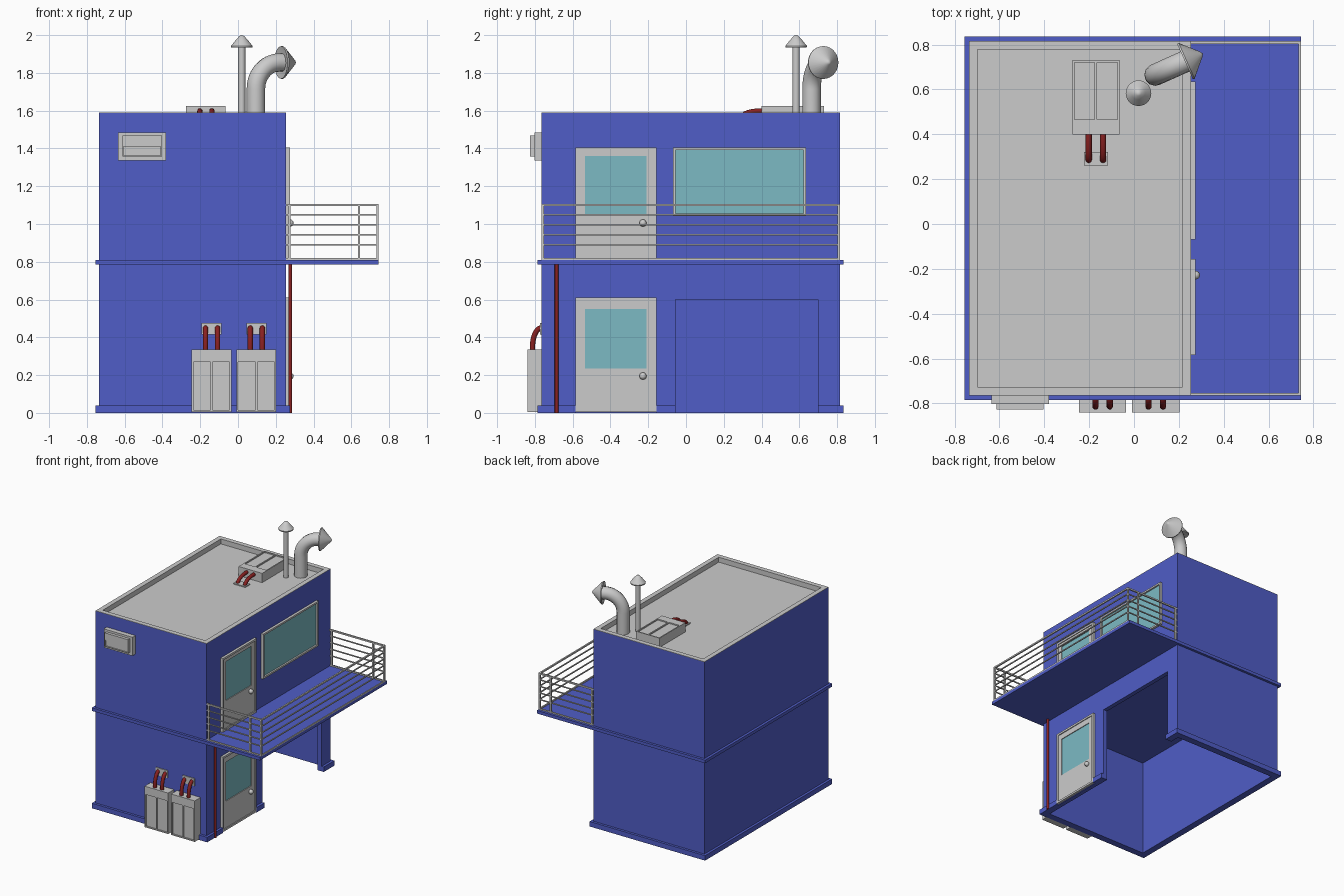
import bpy, bmesh, math
from mathutils import Matrix, Vector

if "Cube" in bpy.data.objects:
    bpy.data.objects.remove(bpy.data.objects["Cube"])


def material(name, rgb):
    m = bpy.data.materials.new(name)
    m.diffuse_color = (*rgb, 1)
    m.use_nodes = True
    m.node_tree.nodes["Principled BSDF"].inputs["Base Color"].default_value = m.diffuse_color
    return m


BLUE = material("blue_paint", (0.08, 0.11, 0.57))
GLASS = material("teal_glass", (0.20, 0.49, 0.55))
RED = material("red_pipe", (0.25, 0.015, 0.015))
ID = Matrix.Identity(4)


def add(name, bm, mat=None, M=ID, smooth=False):
    me = bpy.data.meshes.new(name)
    bmesh.ops.recalc_face_normals(bm, faces=bm.faces)
    bm.to_mesh(me)
    bm.free()
    ob = bpy.data.objects.new(name, me)
    bpy.context.collection.objects.link(ob)
    ob.matrix_world = M
    if mat:
        me.materials.append(mat)
    if smooth:
        select(ob)
        bpy.ops.object.shade_smooth_by_angle(angle=math.radians(35))
    return ob


def select(ob):
    bpy.ops.object.select_all(action='DESELECT')
    ob.select_set(True)
    bpy.context.view_layer.objects.active = ob


def boxes(name, ranges, mat=None, M=ID):
    """One object made of boxes, each given as x0, x1, y0, y1, z0, z1."""
    bm = bmesh.new()
    for x0, x1, y0, y1, z0, z1 in ranges:
        T = Matrix.Translation(((x0 + x1) / 2, (y0 + y1) / 2, (z0 + z1) / 2))
        S = Matrix.Diagonal((x1 - x0, y1 - y0, z1 - z0, 1))
        bmesh.ops.create_cube(bm, size=1, matrix=T @ S)
    return add(name, bm, mat, M)


def tube(name, points, radius, mat=None, M=ID):
    cu = bpy.data.curves.new(name, 'CURVE')
    cu.dimensions = '3D'
    cu.bevel_depth, cu.bevel_resolution, cu.use_fill_caps = radius, 4, True
    sp = cu.splines.new('POLY')
    sp.points.add(len(points) - 1)
    for p, co in zip(sp.points, points):
        p.co = (*co, 1)
    ob = bpy.data.objects.new(name, cu)
    bpy.context.collection.objects.link(ob)
    if mat:
        cu.materials.append(mat)
    ob.matrix_world = M
    select(ob)
    bpy.ops.object.convert(target='MESH')
    bpy.ops.object.shade_smooth_by_angle(angle=math.radians(40))


def lathe(name, profile, M):
    bm = bmesh.new()
    vs = [bm.verts.new((r, 0, z)) for r, z in profile]
    es = [bm.edges.new(pair) for pair in zip(vs, vs[1:])]
    bmesh.ops.spin(bm, geom=vs + es, cent=(0, 0, 0), axis=(0, 0, 1),
                   angle=2 * math.pi, steps=28)
    bmesh.ops.remove_doubles(bm, verts=bm.verts, dist=1e-4)
    add(name, bm, None, M, True)


def frame(x0, x1, y0, y1, z0, z1, w):
    """Boxes forming a rectangular frame in the yz plane."""
    return [(x0, x1, y0, y0 + w, z0, z1), (x0, x1, y1 - w, y1, z0, z1),
            (x0, x1, y0 + w, y1 - w, z0, z0 + w), (x0, x1, y0 + w, y1 - w, z1 - w, z1)]


# Building extents, wall thickness, skirt overhang
X0, X1, Y0, Y1, W, S = -0.735, 0.255, -0.765, 0.815, 0.035, 0.02
G0, G1 = -0.055, 0.70          # garage opening
D0, D1 = -0.585, -0.155        # doors
FLOOR, TOP, ROOF = 0.81, 1.59, 1.55

# Hollow ground floor with garage opening
boxes("ground_floor_walls", [
    (X0, X1, Y0, Y0 + W, 0, 0.79), (X0, X1, Y1 - W, Y1, 0, 0.79),
    (X0, X0 + W, Y0 + W, Y1 - W, 0, 0.79),
    (X1 - W, X1, Y0 + W, G0, 0, 0.79), (X1 - W, X1, G1, Y1 - W, 0, 0.79),
    (X1 - W, X1, G0, G1, 0.60, 0.79)], BLUE)

# Base skirt, broken at door and garage
boxes("base_skirt", [
    (X0 - S, X1 + S, Y0 - S, Y0, 0, 0.04), (X0 - S, X1 + S, Y1, Y1 + S, 0, 0.04),
    (X0 - S, X0, Y0, Y1, 0, 0.04), (X1, X1 + S, Y0, D0, 0, 0.04),
    (X1, X1 + S, D1, G0, 0, 0.04), (X1, X1 + S, G1, Y1, 0, 0.04)], BLUE)

# Floor slab and balcony, upper storey
boxes("balcony_slab", [(X0 - S, 0.745, Y0 - S, Y1 + S, 0.785, FLOOR)], BLUE)
boxes("upper_storey", [(X0, X1, Y0, Y1, FLOOR, 1.54)], BLUE)
e = 0.003
boxes("parapet_wall", [
    (X0, X1, Y0, Y0 + W, 1.54, TOP - e), (X0, X1, Y1 - W, Y1, 1.54, TOP - e),
    (X0, X0 + W, Y0 + W, Y1 - W, 1.54, TOP - e),
    (X1 - W, X1, Y0 + W, Y1 - W, 1.54, TOP - e)], BLUE)

# Grey roof surface, parapet lining and coping
i = W + e
boxes("roof_tray", [
    (X0 + W, X1 - W, Y0 + W, Y1 - W, 1.54, ROOF),
    (X0, X1, Y0, Y0 + i, TOP - e, TOP), (X0, X1, Y1 - i, Y1, TOP - e, TOP),
    (X0, X0 + i, Y0 + i, Y1 - i, TOP - e, TOP), (X1 - i, X1, Y0 + i, Y1 - i, TOP - e, TOP),
    (X0 + W, X1 - W, Y0 + W, Y0 + i, ROOF, TOP - e), (X0 + W, X1 - W, Y1 - i, Y1 - W, ROOF, TOP - e),
    (X0 + W, X0 + i, Y0 + i, Y1 - i, ROOF, TOP - e),
    (X1 - i, X1 - W, Y0 + i, Y1 - i, ROOF, TOP - e)])

# Doors with glass and knob
for label, z, h in (("lower", 0.005, 0.605), ("upper", FLOOR, 0.595)):
    base = z if label == "upper" else 0
    boxes(label + "_door_frame", frame(X1, 0.275, D0, D1, z, z + h, 0.016))
    boxes(label + "_door", [
        (X1, 0.268, D0 + 0.016, D1 - 0.016, z + 0.016, base + 0.235),
        (X1, 0.268, D0 + 0.016, -0.535, base + 0.235, base + 0.55),
        (X1, 0.268, -0.21, D1 - 0.016, base + 0.235, base + 0.55),
        (X1, 0.268, D0 + 0.016, D1 - 0.016, base + 0.55, z + h - 0.016)])
    boxes(label + "_door_glass", [(X1, 0.262, -0.535, -0.21, base + 0.235, base + 0.55)], GLASS)
    bm = bmesh.new()
    bmesh.ops.create_uvsphere(bm, u_segments=16, v_segments=10, radius=0.019)
    add(label + "_door_knob", bm, None, Matrix.Translation((0.275, -0.228, base + 0.195)), True)

# Upper window
boxes("window_frame", frame(X1, 0.275, -0.07, 0.635, 1.042, 1.405, 0.014))
boxes("window_glass", [(X1, 0.262, -0.056, 0.621, 1.056, 1.391)], GLASS)

# Balcony railing: three sides of bars plus posts
R, T = 0.745, 0.012
bars = []
for z, t in ((0.81, 0.01), (0.887, 0.008), (0.94, 0.008), (0.993, 0.008), (1.046, 0.008), (1.094, 0.012)):
    bars.append((R - t, R, Y0, Y1, z, z + t))
    for y in (Y0, Y1 - t):
        bars.append((X1, R - t, y, y + t, z, z + t))
for y in (Y0, Y1 - T):
    for x in (X1 + 0.01, 0.634, R - T):
        bars.append((x, x + T, y, y + T, FLOOR, 1.106))
boxes("balcony_railing", bars)

# Drain pipe
tube("drain_pipe", [(0.277, -0.685, 0), (0.277, -0.685, 0.786)], 0.01, RED)


def condenser(label, M):
    """Outdoor unit standing on z = 0 with its back on y = 0."""
    f, b, h = -0.075, -0.066, 0.105
    boxes(label + "_unit", [
        (-h, h, b, 0, 0.005, 0.335), (-h, h, f, b, 0.27, 0.335), (-h, h, f, b, 0.005, 0.014),
        (-h, -h + 0.009, f, b, 0.014, 0.27), (h - 0.009, h, f, b, 0.014, 0.27),
        (-0.005, 0.005, f, b, 0.014, 0.27)], None, M)
    boxes(label + "_wall_plate", [(-0.053, 0.053, -0.008, 0, 0.415, 0.475)], None, M)
    for n, x in enumerate((-0.032, 0.032)):
        arc = [(x, -0.048 * math.cos(a), 0.345 + 0.105 * math.sin(a))
               for a in (k * math.pi / 20 for k in range(11))]
        tube(f"{label}_hose_{n + 1}", [(x, -0.048, 0.33)] + arc, 0.014, RED, M)


# Two wall condensers and one lying on the roof
condenser("left_condenser", Matrix.Translation((-0.14, Y0, 0)))
condenser("right_condenser", Matrix.Translation((0.097, Y0, 0)))
lay = Matrix(((-1, 0, 0), (0, 0, -1), (0, -1, 0))).to_4x4()
condenser("roof_condenser", Matrix.Translation((-0.17, 0.735, ROOF)) @ lay)

# Small wall air conditioner
boxes("wall_air_conditioner", [
    (-0.635, -0.38, -0.803, Y0, 1.335, 1.485), (-0.612, -0.403, -0.818, -0.803, 1.357, 1.468),
    (-0.612, -0.403, -0.826, -0.818, 1.41, 1.468), (-0.612, -0.403, -0.826, -0.818, 1.357, 1.363),
    (-0.612, -0.606, -0.826, -0.818, 1.363, 1.41), (-0.409, -0.403, -0.826, -0.818, 1.363, 1.41)])

# Thin vent pipe with cap
tube("thin_vent_pipe", [(0.02, 0.583, 1.54), (0.02, 0.583, 1.95)], 0.019)
lathe("thin_vent_cap", [(0, 0.065), (0.012, 0.061), (0.03, 0.041), (0.057, 0.008),
                        (0.056, 0), (0, 0.006)], Matrix.Translation((0.02, 0.583, 1.935)))

# Wide bent exhaust pipe with cone cap
base, d = Vector((0.095, 0.665, 0)), Vector((math.cos(0.42), math.sin(0.42), 0))
path = [base + Vector((0, 0, 1.54))]
for k in range(13):
    a = k * math.pi / 24
    path.append(base + d * 0.135 * (1 - math.cos(a)) + Vector((0, 0, 1.715 + 0.14 * math.sin(a))))
path.append(path[-1] + d * 0.02)
tube("wide_exhaust_pipe", path, 0.049)
tip = Matrix.Translation(base + d * 0.145 + Vector((0, 0, 1.855))) @ d.to_track_quat('Z', 'Y').to_matrix().to_4x4()
lathe("wide_exhaust_cap", [(0, 0.087), (0.012, 0.08), (0.087, 0.008), (0.086, 0), (0, 0.015)], tip)
